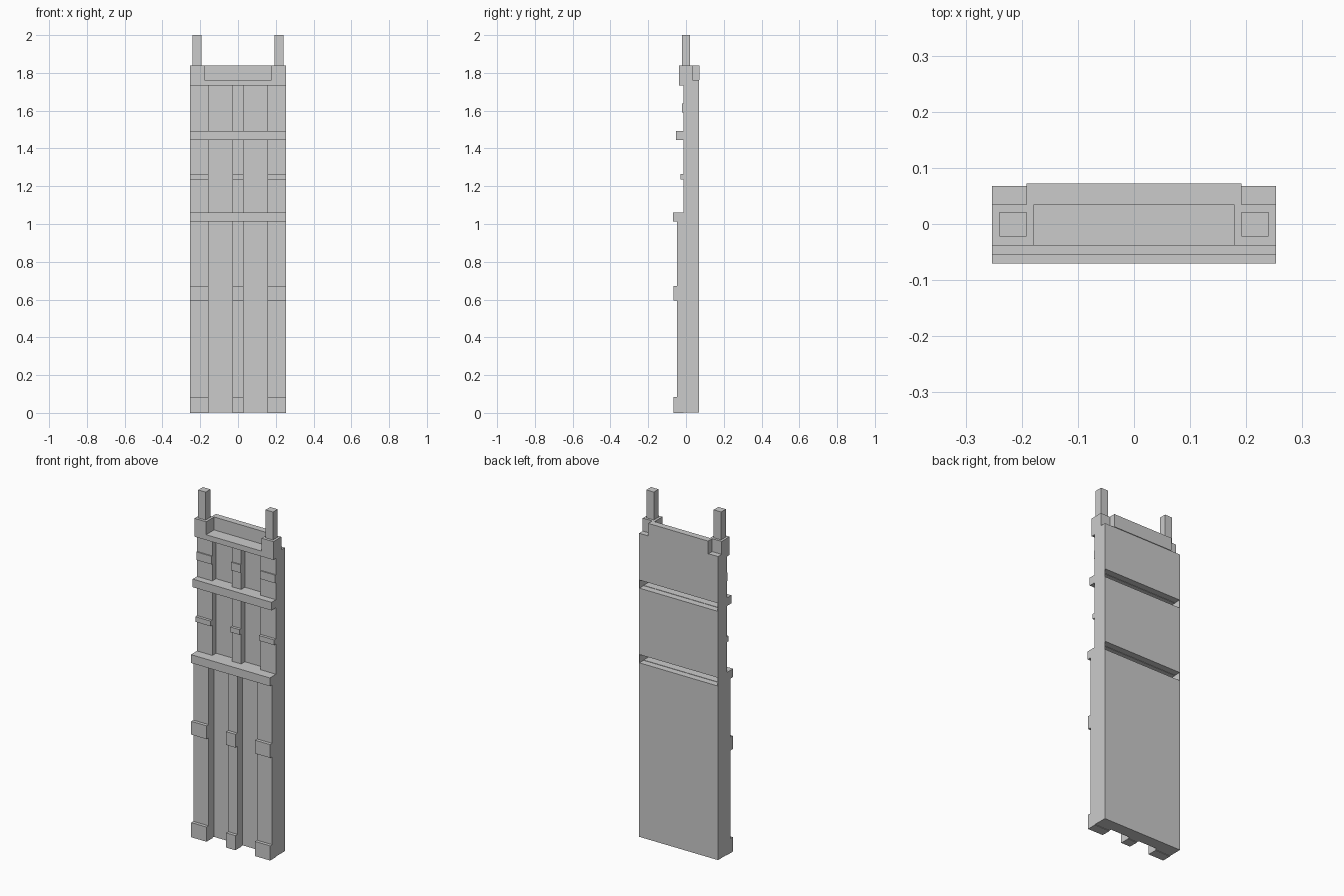
import bpy, bmesh
from mathutils import Matrix, Vector

if "Cube" in bpy.data.objects:
    bpy.data.objects.remove(bpy.data.objects["Cube"])

HW = 0.253     # half width
BACK = 0.068   # rear plane


def boxes(name, specs):
    """One object from boxes given as (x0, x1, y0, y1, z0, z1)."""
    bm = bmesh.new()
    for x0, x1, y0, y1, z0, z1 in specs:
        centre = Vector((x0 + x1, y0 + y1, z0 + z1)) / 2
        size = Matrix.Diagonal((x1 - x0, y1 - y0, z1 - z0, 1))
        bmesh.ops.create_cube(bm, size=1, matrix=Matrix.Translation(centre) @ size)
    mesh = bpy.data.meshes.new(name)
    bm.to_mesh(mesh)
    bm.free()
    obj = bpy.data.objects.new(name, mesh)
    bpy.context.collection.objects.link(obj)
    return obj


def pair(x0, x1, *rest):
    """A box and its mirror image across x = 0."""
    return [(x0, x1, *rest), (-x1, -x0, *rest)]


def three_columns(*rest):
    """Two side columns and one narrow centre column."""
    return pair(0.155, HW, *rest) + [(-0.03, 0.03, *rest)]


# Three storeys: z range, panel face y, pilaster face y, band blocks (z0, z1, y)
storeys = [
    ("lower", 0.003, 1.012, 0.0, -0.048, [(0.0, 0.085, -0.067), (0.595, 0.672, -0.067)]),
    ("middle", 1.06, 1.445, 0.02, -0.014, [(1.235, 1.265, -0.03)]),
    ("upper", 1.492, 1.732, 0.02, -0.014, [(1.59, 1.637, -0.021)]),
]
for label, z0, z1, panel_y, pilaster_y, bands in storeys:
    boxes(label + "_wall_panel", [(-HW, HW, panel_y, BACK, z0, z1)])
    boxes(label + "_pilasters", three_columns(pilaster_y, panel_y, z0, z1))
    for i, (b0, b1, y) in enumerate(bands):
        boxes(f"{label}_band_blocks_{i + 1}", three_columns(y, -0.012, b0, b1))

# Cornices: front ledge with a deep slot left open at the rear
t = 0.002
for label, z0, z1, y in [("lower", 1.012, 1.06, -0.07), ("upper", 1.445, 1.492, -0.054)]:
    boxes(label + "_cornice",
          [(-HW, HW, y, -0.02, z0, z1),
           (-HW, HW, -0.02, 0.03, z0, z0 + t),
           (-HW, HW, -0.02, 0.03, z1 - t, z1)]
          + pair(HW - t, HW, -0.02, BACK, z0, z1))

# Crown: roof slab, rear parapet, corner blocks
boxes("roof_slab", [(-HW, HW, -0.038, BACK, 1.732, 1.763)])
boxes("rear_parapet", [(-0.192, 0.192, 0.035, 0.072, 1.763, 1.838)])
boxes("corner_blocks", pair(0.178, HW, -0.038, 0.035, 1.763, 1.838))

# Corner posts
boxes("corner_posts", pair(0.192, 0.24, -0.022, 0.021, 1.838, 2.0))
